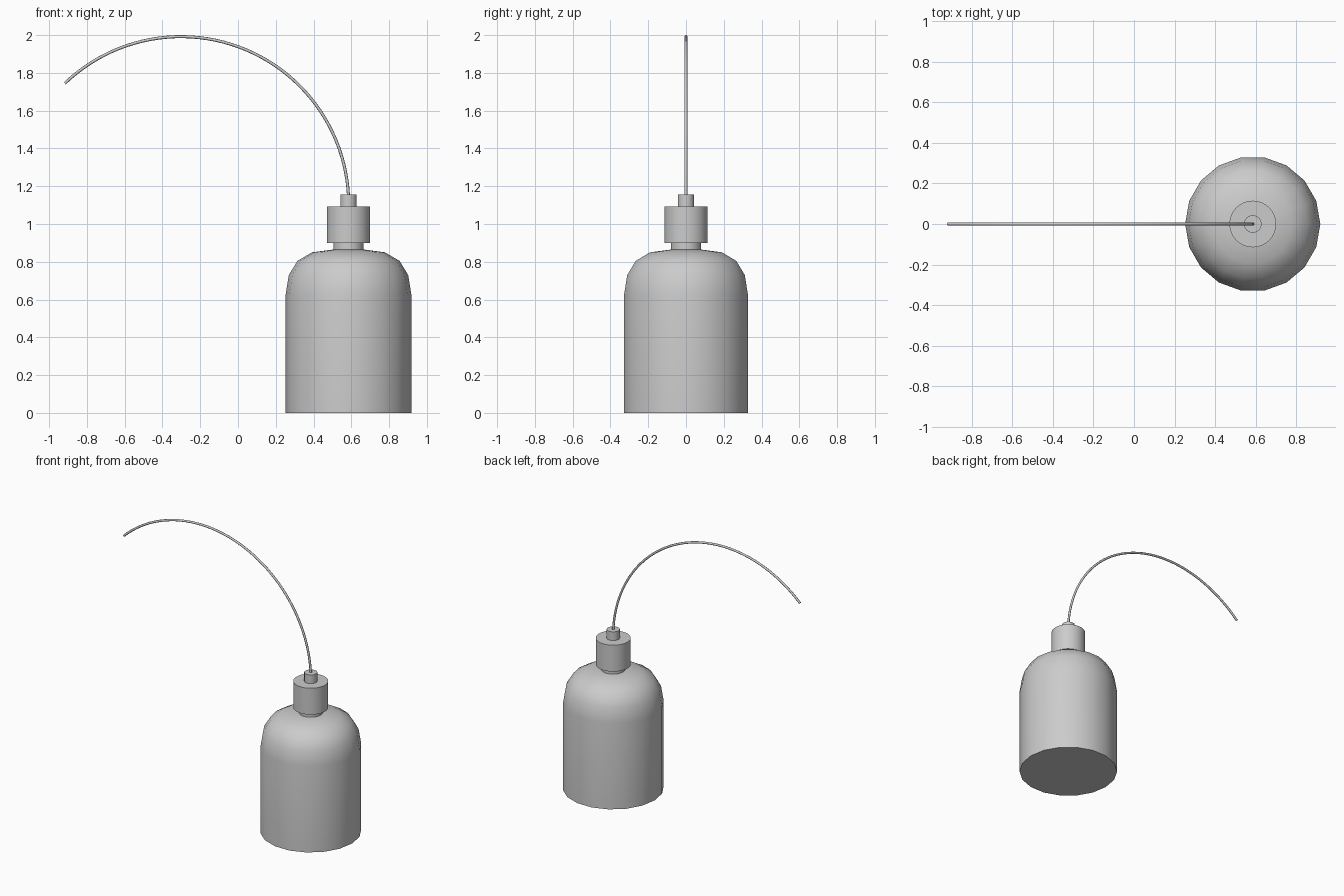
import bpy, math

if "Cube" in bpy.data.objects:
    bpy.data.objects.remove(bpy.data.objects["Cube"])

CX = 0.585  # axis of the hanging lamp


def lathe(name, profile, sides, angle):
    """Closed solid of revolution from (radius, z) pairs, bottom to top."""
    verts, faces = [], []
    for r, z in profile:
        for i in range(sides):
            a = 2 * math.pi * i / sides
            verts.append((r * math.cos(a), r * math.sin(a), z))
    for k in range(len(profile) - 1):
        for i in range(sides):
            j = (i + 1) % sides
            faces.append((k * sides + i, k * sides + j,
                          (k + 1) * sides + j, (k + 1) * sides + i))
    faces.append(tuple(reversed(range(sides))))
    top = (len(profile) - 1) * sides
    faces.append(tuple(range(top, top + sides)))
    mesh = bpy.data.meshes.new(name)
    mesh.from_pydata(verts, [], faces)
    obj = bpy.data.objects.new(name, mesh)
    obj.location.x = CX
    bpy.context.collection.objects.link(obj)
    bpy.ops.object.select_all(action='DESELECT')
    obj.select_set(True)
    bpy.context.view_layer.objects.active = obj
    bpy.ops.object.shade_smooth_by_angle(angle=math.radians(angle))
    return obj


# Bell-shaped shade with 18 sides
lathe("shade", [(0.333, 0), (0.333, 0.625), (0.316, 0.73), (0.27, 0.805),
                (0.193, 0.85), (0.08, 0.865)], 18, 40)

# Neck, socket and cord grip
lathe("neck", [(0.08, 0.855), (0.08, 0.905)], 32, 30)
lathe("socket", [(0.115, 0.90), (0.115, 1.092)], 32, 30)
lathe("cord_grip", [(0.043, 1.085), (0.043, 1.155)], 32, 30)

# Cord: a circular arc rising from the grip
R, AX, AZ, N = 0.888, -0.302, 1.104, 48
end = math.radians(133.8)
curve = bpy.data.curves.new("cord", 'CURVE')
curve.dimensions = '3D'
curve.bevel_depth = 0.008
curve.bevel_resolution = 2
curve.use_fill_caps = True
spline = curve.splines.new('POLY')
spline.points.add(N)
for i, p in enumerate(spline.points):
    a = end * i / N
    p.co = (AX + R * math.cos(a), 0, AZ + R * math.sin(a), 1)
bpy.context.collection.objects.link(bpy.data.objects.new("cord", curve))
